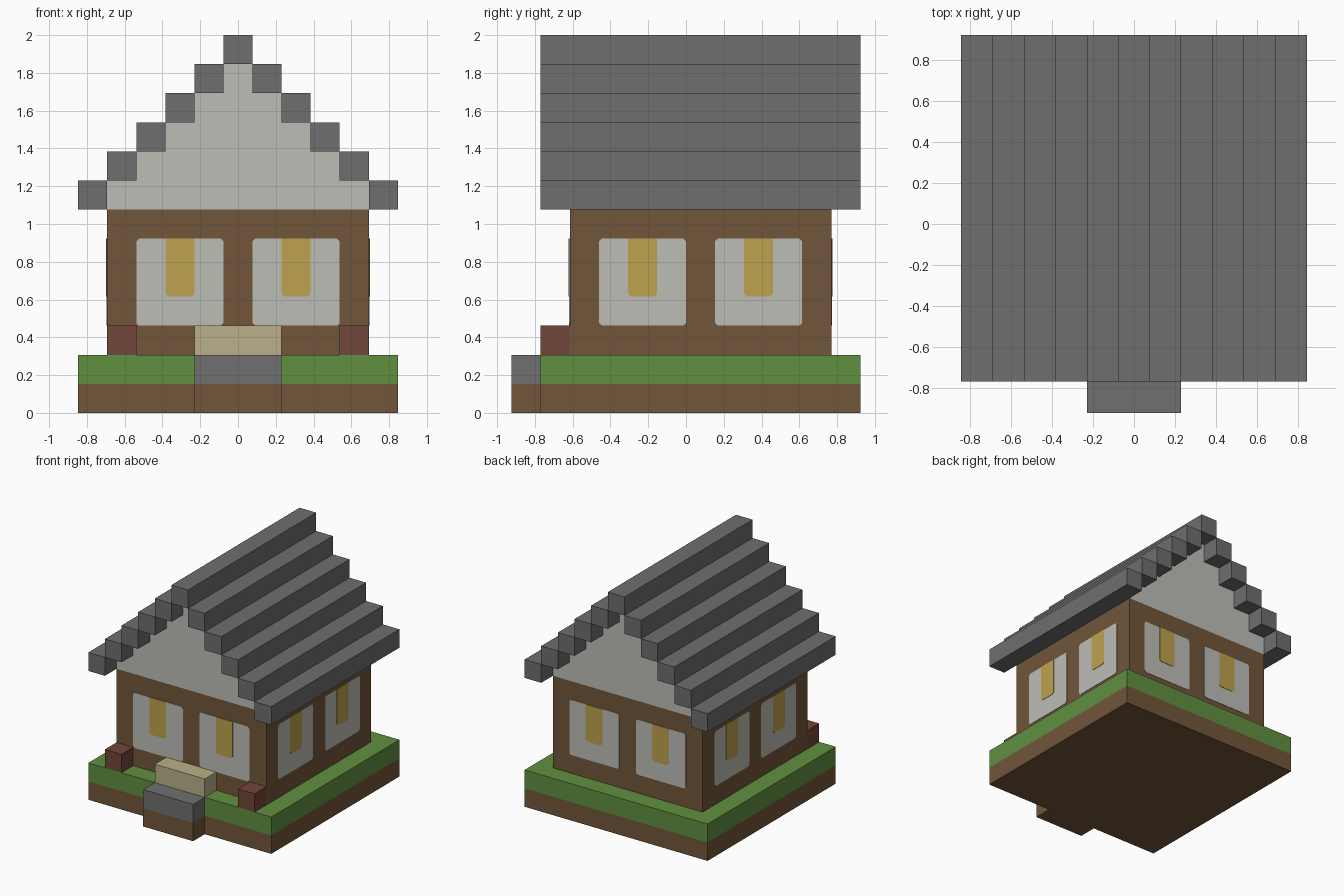
import bpy, bmesh
from math import pi
from mathutils import Matrix

cube = bpy.data.objects.get("Cube")
if cube:
    bpy.data.objects.remove(cube, do_unlink=True)

U = 2 / 13  # one building block


def material(name, r, g, b):
    m = bpy.data.materials.new(name)
    m.use_nodes = True
    m.diffuse_color = (r, g, b, 1)
    m.node_tree.nodes["Principled BSDF"].inputs["Base Color"].default_value = (r, g, b, 1)
    return m


brown = material("brown wood", .168, .093, .042)
green = material("grass green", .117, .279, .051)
roof_grey = material("roof grey", .156, .156, .156)
stone = material("step grey", .16, .16, .165)
white = material("off white", .51, .51, .475)
yellow = material("window yellow", .515, .361, .076)
tan = material("tan", .491, .434, .246)
red = material("brick red", .168, .061, .042)


def prism(name, outline, y0, y1, mat, matrix=Matrix()):
    """Extrude an x-z outline, given in blocks, from y0 to y1."""
    bm = bmesh.new()
    face = bm.faces.new([bm.verts.new((x, y0, z)) for x, z in outline])
    new = bmesh.ops.extrude_face_region(bm, geom=[face])["geom"]
    bmesh.ops.translate(bm, vec=(0, y1 - y0, 0),
                        verts=[v for v in new if isinstance(v, bmesh.types.BMVert)])
    bmesh.ops.recalc_face_normals(bm, faces=bm.faces)
    bm.transform(Matrix.Scale(U, 4) @ matrix)
    mesh = bpy.data.meshes.new(name)
    bm.to_mesh(mesh)
    bm.free()
    mesh.materials.append(mat)
    obj = bpy.data.objects.new(name, mesh)
    bpy.context.collection.objects.link(obj)
    return obj


def box(name, x0, x1, y0, y1, z0, z1, mat):
    return prism(name, [(x0, z0), (x1, z0), (x1, z1), (x0, z1)], y0, y1, mat)


def plate(name, x, half, z0, z1, top_cut, thick, mat, turn):
    """Thin wall panel with clipped corners, lying on the wall chosen by turn."""
    c = .1
    pts = [(x - half, z0 + c), (x - half + c, z0), (x + half - c, z0), (x + half, z0 + c)]
    if top_cut:
        pts += [(x + half, z1 - c), (x + half - c, z1), (x - half + c, z1), (x - half, z1 - c)]
    else:
        pts += [(x + half, z1), (x - half, z1)]
    prism(name, pts, -4.5 - thick, -4.5, mat, turn)


# Ground and front step
box("earth", -5.5, 5.5, -5, 6, 0, 1, brown)
box("grass", -5.5, 5.5, -5, 6, 1, 2, green)
box("step_base", -1.5, 1.5, -6, -5, 0, 1, brown)
box("step_top", -1.5, 1.5, -6, -5, 1, 2, stone)

# Walls and things standing in front of them
box("walls", -4.5, 4.5, -4, 5, 2, 7, brown)
box("doorstep", -1.5, 1.5, -5, -4, 2, 3, tan)
for side, x in (("right", -4.5), ("left", 3.5)):
    box("flower_pot_" + side, x, x + 1, -5, -4, 2, 3, red)

# Stepped gable, running through the house
half = []
for k in range(5):
    half += [(4.5 - k, 7 + k), (4.5 - k, 8 + k)]
prism("gable", half + [(-x, z) for x, z in reversed(half)], -4, 5, white)

# Stepped roof beams
for k in range(5):
    box(f"roof_beam_left_{k}", 4.5 - k, 5.5 - k, -5, 6, 7 + k, 8 + k, roof_grey)
    box(f"roof_beam_right_{k}", k - 5.5, k - 4.5, -5, 6, 7 + k, 8 + k, roof_grey)
box("roof_ridge", -.5, .5, -5, 6, 12, 13, roof_grey)

# Two windows on each of the four walls
for i, wall in enumerate(("front", "left", "back", "right")):
    turn = Matrix.Translation((0, .5, 0)) @ Matrix.Rotation(i * pi / 2, 4, "Z")
    for j, x in enumerate((-2, 2)):
        plate(f"window_{wall}_{j}", x, 1.5, 3, 6, True, .02, white, turn)
        plate(f"window_light_{wall}_{j}", x, .5, 4, 6, False, .04, yellow, turn)
